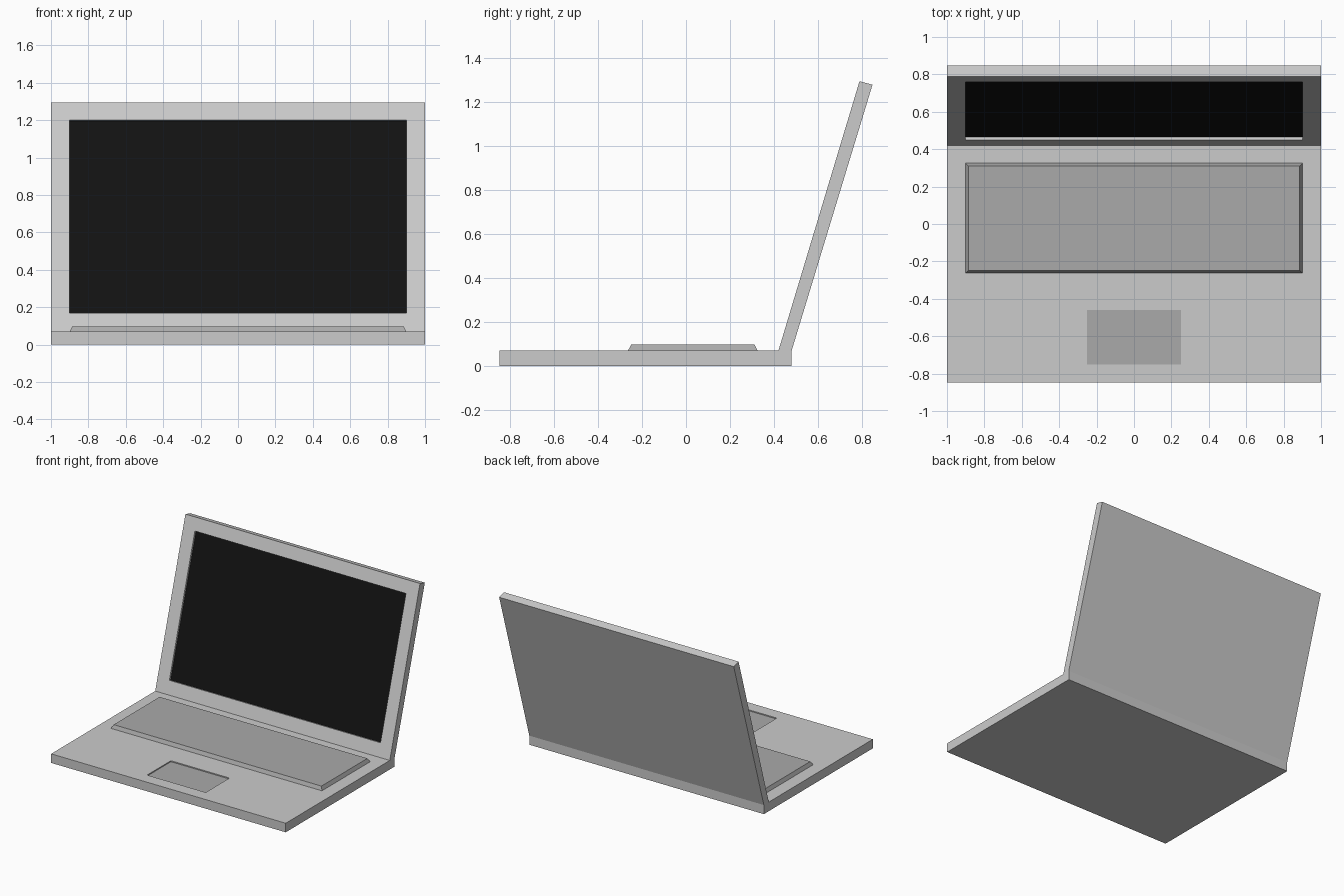
import bpy
import bmesh

if "Cube" in bpy.data.objects:
    bpy.data.objects.remove(bpy.data.objects["Cube"])


def material(name, value):
    mat = bpy.data.materials.new(name)
    mat.diffuse_color = (value, value, value, 1)
    mat.use_nodes = True
    mat.node_tree.nodes["Principled BSDF"].inputs["Base Color"].default_value = mat.diffuse_color
    return mat


def add_object(name, bm, mat=None):
    mesh = bpy.data.meshes.new(name)
    bm.to_mesh(mesh)
    bm.free()
    obj = bpy.data.objects.new(name, mesh)
    bpy.context.collection.objects.link(obj)
    if mat:
        mesh.materials.append(mat)
    return obj


def panel(bm, face, half_x, low, high, inset, depth, name, mat, own_walls=False):
    """Cut a rectangle into a face, sink or raise it, and split it off as its own part."""
    mid_y = face.calc_center_median().y
    bmesh.ops.inset_individual(bm, faces=[face], thickness=0.02)
    for v in face.verts:
        y, z = low if v.co.y < mid_y else high
        v.co = (half_x if v.co.x > 0 else -half_x, y, z)
    bm.normal_update()
    walls = bmesh.ops.inset_individual(bm, faces=[face], thickness=inset, depth=depth)["faces"]
    taken = [face] + (list(walls) if own_walls else [])
    part = bmesh.new()
    copies = {}
    for f in taken:
        for v in f.verts:
            if v not in copies:
                copies[v] = part.verts.new(v.co)
        part.faces.new([copies[v] for v in f.verts])
    bmesh.ops.delete(bm, geom=taken, context='FACES')
    add_object(name, part, mat)


dark_grey = material("dark_grey", 0.4)
black = material("black", 0.006)

# Case: side profile of base and opened lid (y, z), extruded across x
TOP = 0.07
profile = [(-0.847, 0), (0.48, 0), (0.48, TOP), (0.847, 1.277),
           (0.788, 1.293), (0.42, TOP), (-0.36, TOP), (-0.847, TOP)]
case = bmesh.new()
left, right = [[case.verts.new((x, y, z)) for y, z in profile] for x in (-1, 1)]
sides = []
for i in range(len(profile)):
    j = (i + 1) % len(profile)
    sides.append(case.faces.new((left[i], left[j], right[j], right[i])))
case.faces.new(left)
case.faces.new(right)
bmesh.ops.recalc_face_normals(case, faces=case.faces[:])
lid_front, deck_back, deck_front = sides[4], sides[5], sides[6]


def on_lid(z):
    return (0.42 + (z - TOP) * 0.368 / 1.223, z)


# Sunken screen, raised keyboard block, sunken touchpad
panel(case, lid_front, 0.9, on_lid(0.168), on_lid(1.2), 0, -0.015, "screen", black)
panel(case, deck_back, 0.9, (-0.263, TOP), (0.325, TOP), 0.02, 0.027,
      "keyboard", dark_grey, own_walls=True)
panel(case, deck_front, 0.25, (-0.75, TOP), (-0.46, TOP), 0, -0.008, "touchpad", dark_grey)

add_object("laptop_case", case)
